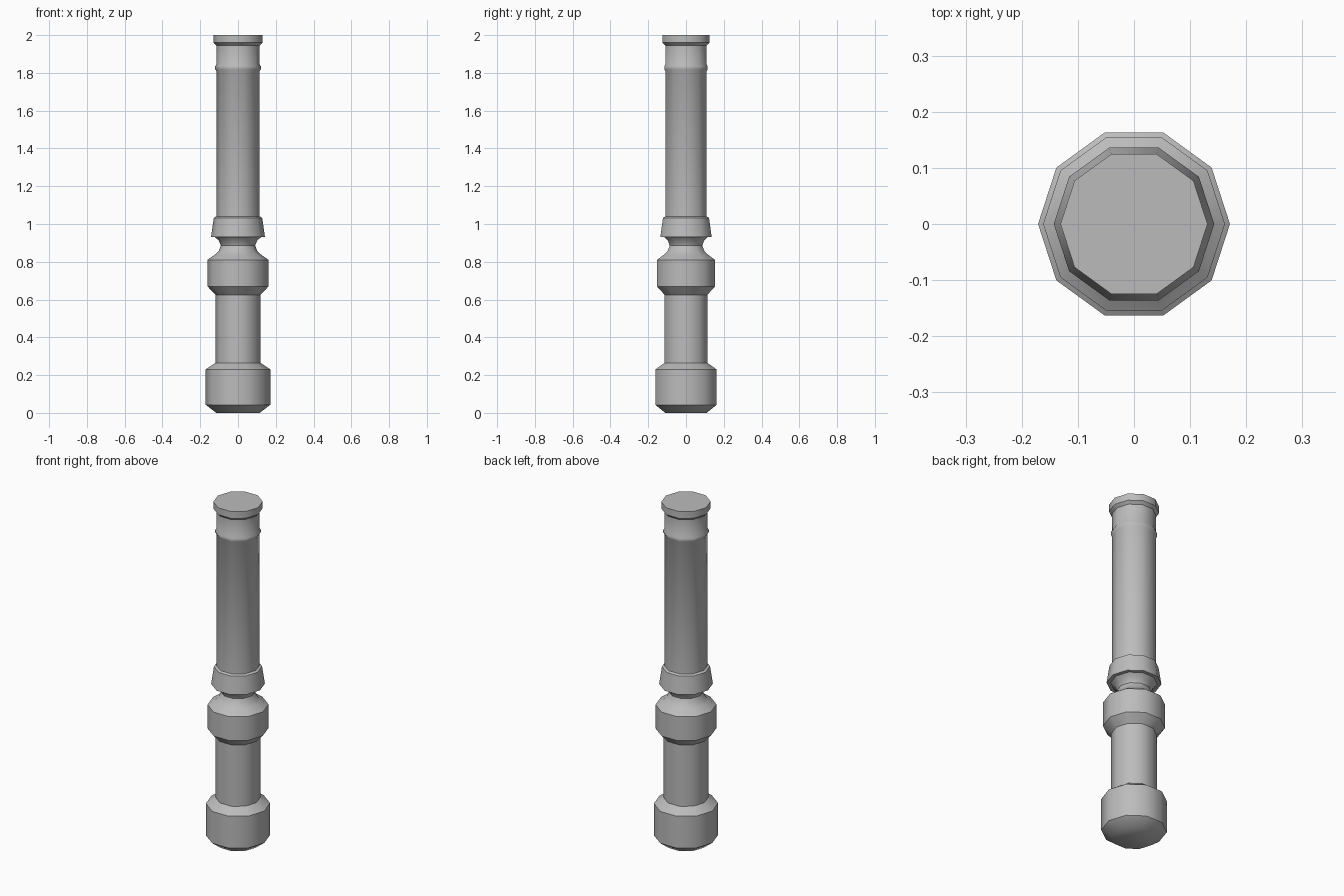
import bpy
import bmesh
import math

SIDES = 10

cube = bpy.data.objects.get("Cube")
if cube:
    bpy.data.objects.remove(cube, do_unlink=True)

grey = bpy.data.materials.new("plain grey")
grey.use_nodes = True
colour = (0.5, 0.5, 0.5, 1)
grey.diffuse_color = colour
grey.node_tree.nodes["Principled BSDF"].inputs["Base Color"].default_value = colour


def lathe(name, profile):
    """Turn a (radius, height) profile into a closed ten-sided solid."""
    bm = bmesh.new()
    rings = []
    for r, z in profile:
        angles = [math.tau * i / SIDES for i in range(SIDES)]
        rings.append([bm.verts.new((r * math.cos(a), r * math.sin(a), z)) for a in angles])
    for low, high in zip(rings, rings[1:]):
        for i in range(SIDES):
            j = (i + 1) % SIDES
            bm.faces.new((low[i], low[j], high[j], high[i]))
    bm.faces.new(rings[0][::-1])
    bm.faces.new(rings[-1])
    mesh = bpy.data.meshes.new(name)
    bm.to_mesh(mesh)
    bm.free()
    mesh.materials.append(grey)
    obj = bpy.data.objects.new(name, mesh)
    bpy.context.collection.objects.link(obj)
    bpy.ops.object.select_all(action="DESELECT")
    obj.select_set(True)
    bpy.context.view_layer.objects.active = obj
    bpy.ops.object.shade_smooth_by_angle(angle=math.radians(40))
    return obj


# One continuous turned column, listed part by part from the bottom up
foot = [(0.115, 0), (0.171, 0.043), (0.171, 0.23), (0.119, 0.265)]
lower_shaft = [(0.119, 0.625)]
collar = [(0.162, 0.67), (0.162, 0.81)]
neck = [(0.122, 0.838), (0.102, 0.858), (0.091, 0.885), (0.1, 0.91), (0.122, 0.931)]
flared_ring = [(0.143, 0.931), (0.128, 1.033), (0.115, 1.04)]
bead = [(0.115, 1.81), (0.121, 1.82), (0.121, 1.835), (0.115, 1.845)]
cap = [(0.115, 1.945), (0.131, 1.96), (0.131, 2.0)]

lathe("turned_column", foot + lower_shaft + collar + neck + flared_ring + bead + cap)
